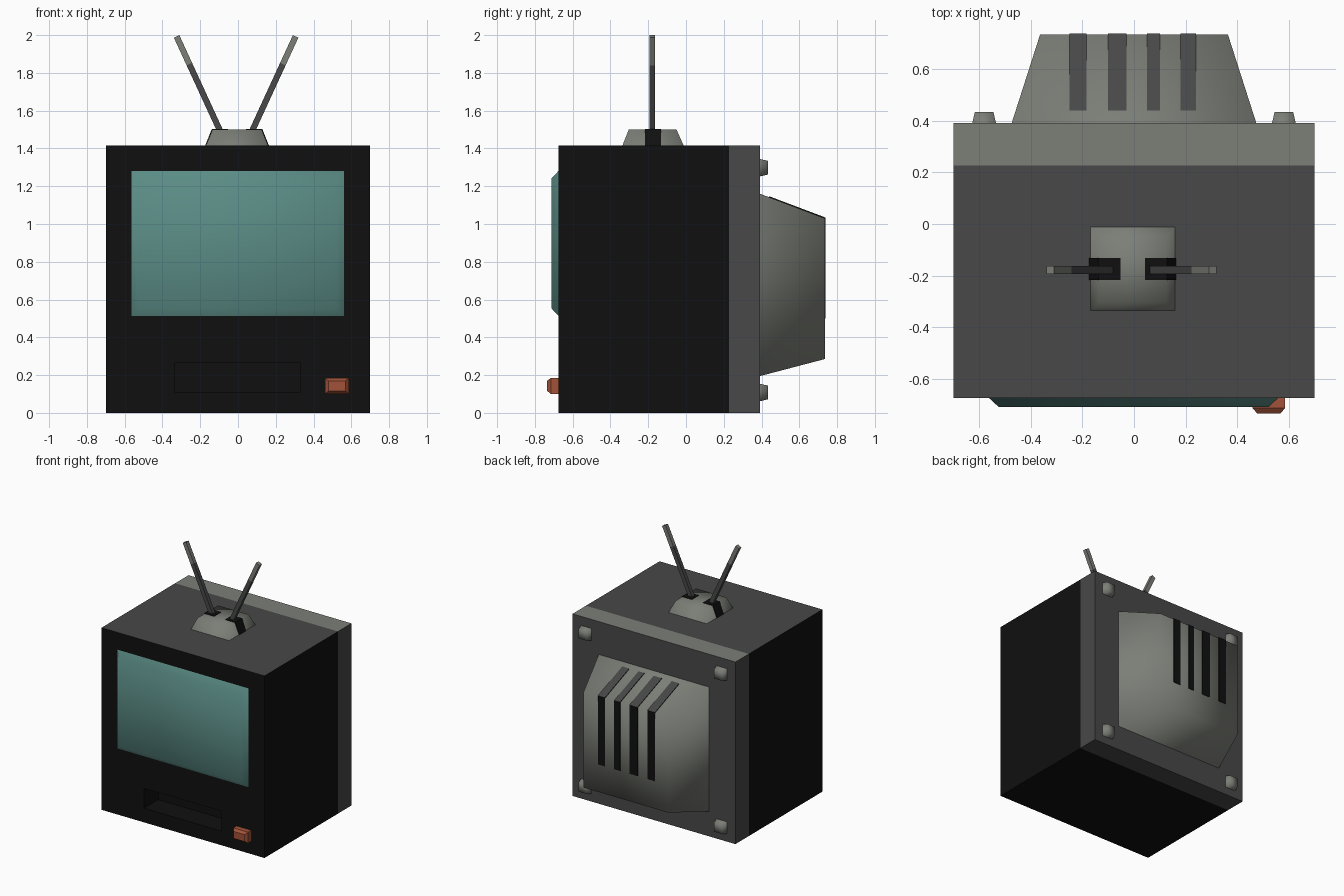
import bpy, bmesh
from mathutils import Vector

if "Cube" in bpy.data.objects:
    bpy.data.objects.remove(bpy.data.objects["Cube"])


def mat(name, rgb):
    m = bpy.data.materials.new(name)
    m.diffuse_color = (*rgb, 1)
    m.use_nodes = True
    m.node_tree.nodes["Principled BSDF"].inputs["Base Color"].default_value = m.diffuse_color
    return m


BLACK = mat("black", (0.005, 0.005, 0.005))
DARK = mat("dark_grey", (0.065, 0.065, 0.065))
LIGHT = mat("light_grey", (0.20, 0.21, 0.185))
TEAL = mat("screen_teal", (0.105, 0.265, 0.24))
RED = mat("button_red", (0.36, 0.085, 0.04))


def loft(name, lo, hi, mats, rule=None, smooth=False):
    """Join two matching loops into a closed solid; smooth ones lose their hidden base."""
    bm = bmesh.new()
    a = [bm.verts.new(p) for p in lo]
    b = [bm.verts.new(p) for p in hi]
    n = len(a)
    base = bm.faces.new(a)
    bm.faces.new(b)
    for i in range(n):
        j = (i + 1) % n
        bm.faces.new((a[i], a[j], b[j], b[i]))
    bmesh.ops.recalc_face_normals(bm, faces=bm.faces)
    for f in bm.faces:
        f.smooth = smooth
        f.normal_update()
        if rule:
            f.material_index = rule(f.normal)
    if smooth:
        bm.faces.remove(base)
    me = bpy.data.meshes.new(name)
    bm.to_mesh(me)
    bm.free()
    for m in mats:
        me.materials.append(m)
    ob = bpy.data.objects.new(name, me)
    bpy.context.collection.objects.link(ob)
    return ob


def rect_y(y, x0, x1, z0, z1):
    return [(x0, y, z0), (x1, y, z0), (x1, y, z1), (x0, y, z1)]


def rect_z(z, x0, x1, y0, y1):
    return [(x0, y0, z), (x1, y0, z), (x1, y1, z), (x0, y1, z)]


def top_face(n):
    return 1 if n.z > 0.3 else 0


# cabinet, with a recessed tray slot cut in the front
cabinet = loft("cabinet", rect_y(-0.675, -0.7, 0.7, 0, 1.415),
               rect_y(0.228, -0.7, 0.7, 0, 1.415), [BLACK, DARK], top_face)
cutter = loft("slot_cutter", rect_y(-0.8, -0.335, 0.33, 0.11, 0.265),
              rect_y(-0.50, -0.335, 0.33, 0.11, 0.265), [BLACK])
cutter.hide_render = True
cutter.display_type = 'WIRE'
cut = cabinet.modifiers.new("slot", 'BOOLEAN')
cut.operation = 'DIFFERENCE'
cut.object = cutter
cut.solver = 'EXACT'

# rear frame
loft("rear_frame", rect_y(0.228, -0.7, 0.7, 0, 1.415),
     rect_y(0.393, -0.7, 0.7, 0, 1.415), [DARK, LIGHT], top_face)

# screen and power button
loft("screen", rect_y(-0.674, -0.565, 0.562, 0.512, 1.282),
     rect_y(-0.711, -0.525, 0.522, 0.552, 1.242), [TEAL], smooth=True)
loft("button_base", rect_y(-0.67, 0.46, 0.587, 0.1, 0.185),
     rect_y(-0.715, 0.46, 0.587, 0.1, 0.185), [RED])
loft("button_cap", rect_y(-0.715, 0.46, 0.587, 0.1, 0.185),
     rect_y(-0.735, 0.478, 0.569, 0.116, 0.17), [RED])

# tapered tube housing at the back
loft("tube_housing", rect_y(0.392, -0.475, 0.475, 0.195, 1.16),
     rect_y(0.735, -0.365, 0.365, 0.285, 1.03), [LIGHT], smooth=True)

# vent stripes running over the housing edge
vent = [(0.44, 1.141), (0.734, 1.029), (0.734, 0.5),
        (0.739, 0.5), (0.739, 1.034), (0.44, 1.147)]
for i, (x0, x1) in enumerate([(-0.25, -0.185), (-0.1, -0.03), (0.05, 0.1), (0.18, 0.24)]):
    loft(f"vent_{i + 1}", [(x0, y, z) for y, z in vent],
         [(x1, y, z) for y, z in vent], [BLACK, DARK], top_face)

# corner knobs on the rear frame
for x in (-0.582, 0.582):
    for z in (0.108, 1.298):
        a, b = 0.046, 0.036
        loft("rear_knob", rect_y(0.392, x - a, x + a, z - a, z + a),
             rect_y(0.435, x - b, x + b, z - b, z + b), [LIGHT], smooth=True)

# antenna base
CX = -0.005
loft("antenna_base", rect_z(1.414, CX - 0.165, CX + 0.165, -0.337, -0.012),
     rect_z(1.5, CX - 0.13, CX + 0.13, -0.303, -0.05), [LIGHT], smooth=True)

# antenna sockets and two-tone rods, mirrored left and right
socket = [(0.048, 1.499), (0.13, 1.499), (0.165, 1.415),
          (0.169, 1.415), (0.133, 1.504), (0.048, 1.504)]
for s, side in ((-1, "left"), (1, "right")):
    loft(f"socket_{side}", [(CX + s * x, -0.217, z) for x, z in socket],
         [(CX + s * x, -0.133, z) for x, z in socket], [BLACK])
    foot = Vector((CX - 0.005 + s * 0.065, 0, 1.45))
    tip = Vector((CX - 0.005 + s * 0.315, 0, 1.993))
    d = (tip - foot).normalized()
    w = Vector((d.z, 0, -d.x)) * 0.016
    mid = foot.lerp(tip, 0.73)
    for part, p, q, m in (("lower", foot, mid, DARK), ("upper", mid, tip, LIGHT)):
        quad = [p - w, p + w, q + w, q - w]
        loft(f"antenna_{side}_{part}", [v + Vector((0, -0.194, 0)) for v in quad],
             [v + Vector((0, -0.163, 0)) for v in quad], [m])
